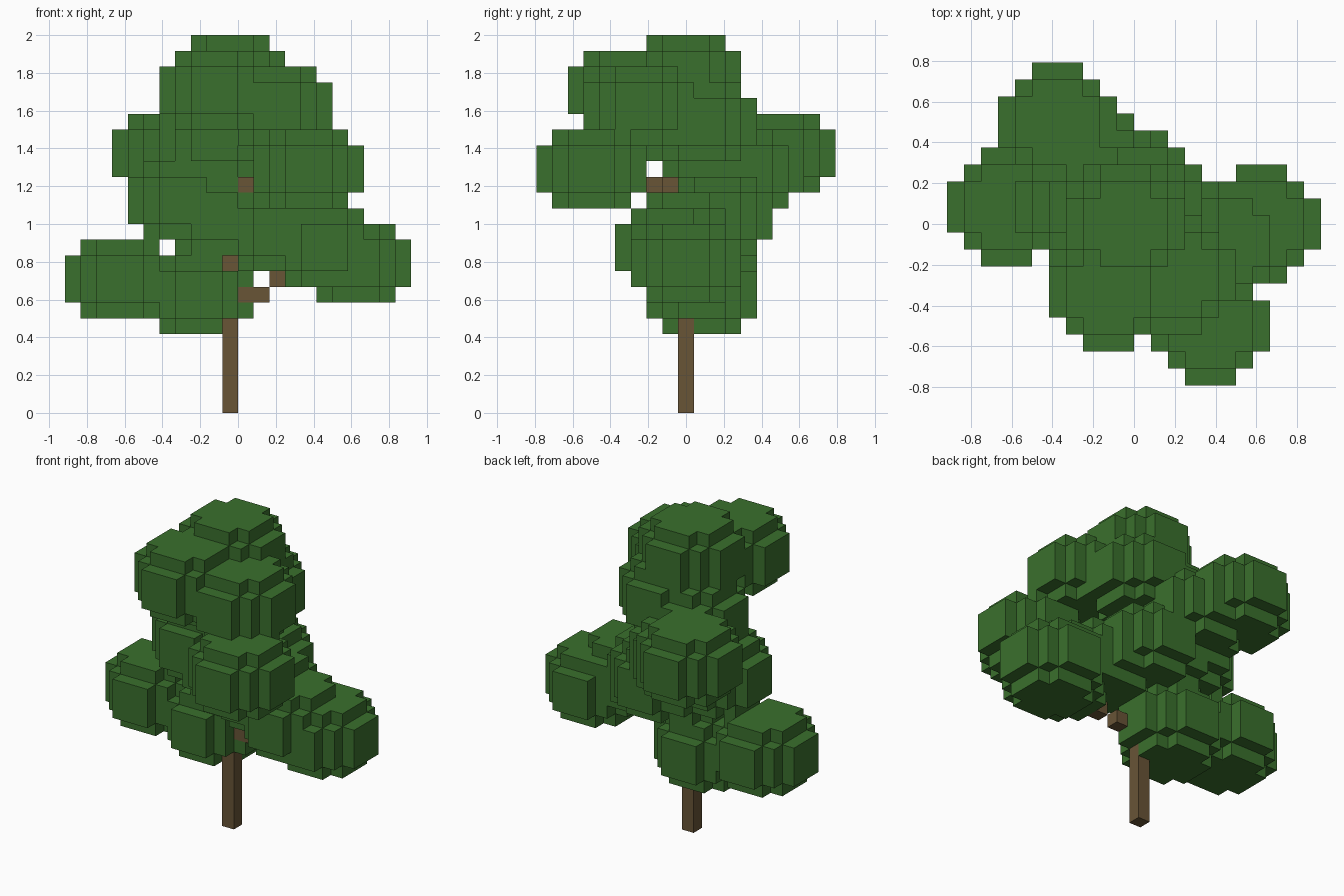
import bpy, bmesh
from mathutils import Vector

old = bpy.data.objects.get("Cube")
if old:
    bpy.data.objects.remove(old, do_unlink=True)

CELL = 1 / 12


def material(name, colour):
    m = bpy.data.materials.new(name)
    m.use_nodes = True
    m.diffuse_color = colour
    bsdf = m.node_tree.nodes["Principled BSDF"]
    bsdf.inputs["Base Color"].default_value = colour
    bsdf.inputs["Roughness"].default_value = 1
    return m


def layer(cx, cy, z, r):
    """Cells of one rounded square slab."""
    span = range(-r, r + 1)
    limit = (r + 1) ** 2
    return {(cx + dx, cy + dy, z) for dx in span for dy in span
            if (abs(dx) + 0.5) ** 2 + (abs(dy) + 0.5) ** 2 <= limit}


def cluster(cx, cy, z):
    """Small slab, three wide slabs, small slab."""
    cells = set()
    for k, r in enumerate((2, 3, 3, 3, 2)):
        cells |= layer(cx, cy, z + k, r)
    return cells


def voxel_object(name, cells, hidden_by, mat):
    """Mesh of the exposed cell sides only."""
    bm = bmesh.new()
    verts = {}

    def vert(p):
        key = tuple(round(2 * c) for c in p)
        if key not in verts:
            verts[key] = bm.verts.new(p * CELL)
        return verts[key]

    for cell in sorted(cells):
        centre = Vector(cell) + Vector((0.5, 0, 0.5))
        for axis in range(3):
            for sign in (-1, 1):
                n = [0, 0, 0]
                n[axis] = sign
                beside = tuple(a + b for a, b in zip(cell, n))
                if beside in cells or beside in hidden_by:
                    continue
                n = Vector(n)
                u = Vector((n.y, n.z, n.x))
                v = n.cross(u)
                mid = centre + n / 2
                bm.faces.new([vert(mid + (a * u + b * v) / 2)
                              for a, b in ((-1, -1), (1, -1), (1, 1), (-1, 1))])
    mesh = bpy.data.meshes.new(name)
    bm.to_mesh(mesh)
    bm.free()
    mesh.materials.append(mat)
    obj = bpy.data.objects.new(name, mesh)
    bpy.context.collection.objects.link(obj)
    return obj


# Trunk and the branches that leave it
wood = {(-1, 0, z) for z in range(21)}
wood |= {(0, 0, 7), (1, 0, 7), (2, -1, 8), (3, -1, 9), (4, -1, 9)}
wood |= {(0, -1, 14), (1, -2, 14), (2, -4, 15), (3, -5, 15)}

# Leaf clusters: centre cell and lowest layer
CLUSTERS = [
    (-3, 1, 5), (-8, 1, 6), (7, 0, 7), (5, -1, 8),      # low boughs
    (2, 0, 9), (-2, 1, 10), (0, 2, 10), (-4, 1, 11),    # middle
    (-3, 4, 13), (-5, 6, 14), (4, -6, 13),              # front and back boughs
    (-2, 1, 15), (0, 1, 16),                            # neck
    (2, -3, 17), (-2, -4, 18), (-1, 0, 19),             # crown
]
leaves = set()
for c in CLUSTERS:
    leaves |= cluster(*c)
leaves -= wood

voxel_object("trunk_and_branches", wood, leaves,
             material("bark brown", (0.138, 0.089, 0.037, 1)))
voxel_object("leaf_clusters", leaves, wood,
             material("leaf green", (0.042, 0.162, 0.026, 1)))
